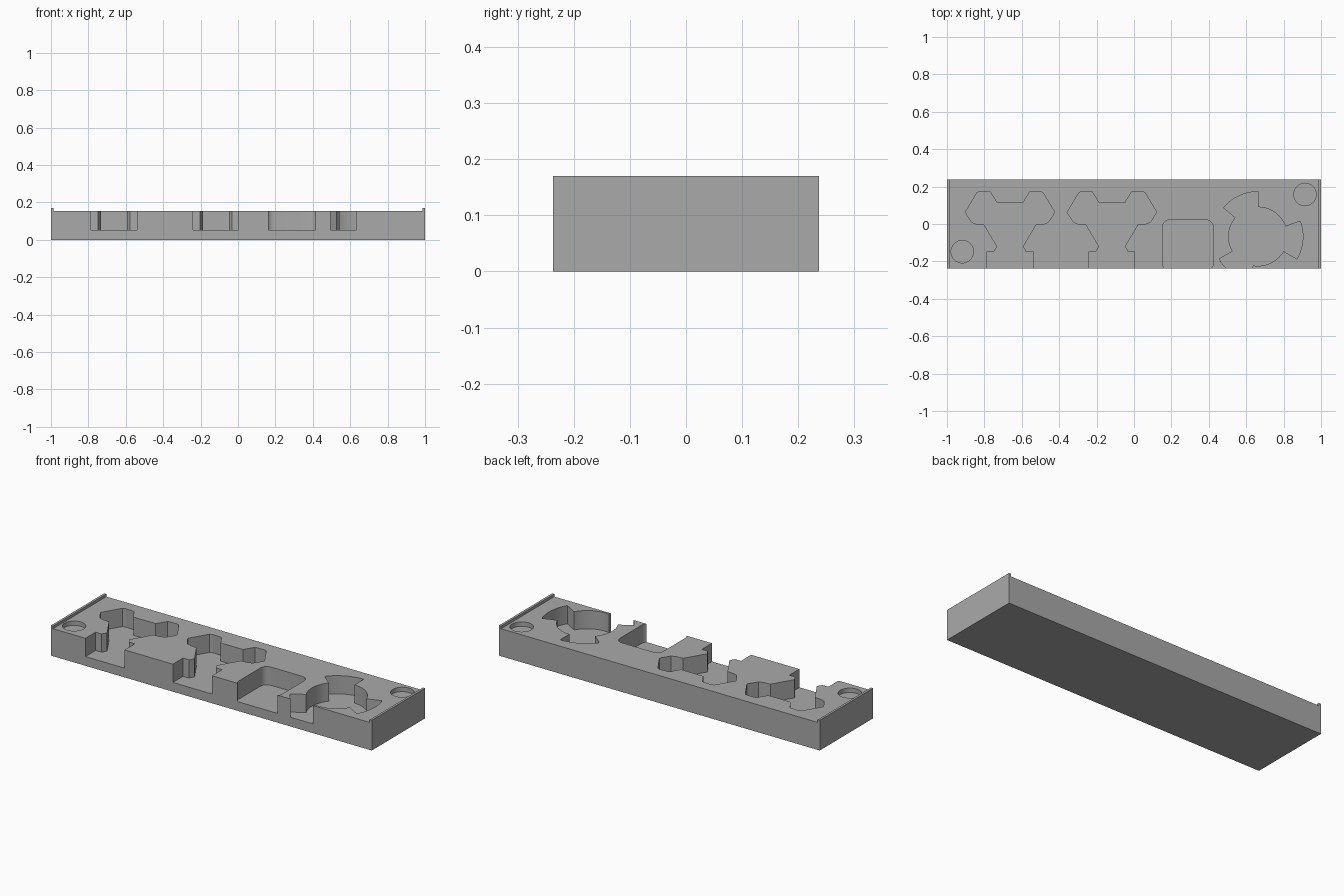
import bpy
import bmesh
from math import cos, sin, radians

TOP, FLOOR, LIP = 0.155, 0.052, 0.17
HALF_Y = 0.237

cube = bpy.data.objects.get("Cube")
if cube:
    bpy.data.objects.remove(cube, do_unlink=True)

grey = bpy.data.materials.new("plain grey")
grey.use_nodes = True
colour = (0.4, 0.4, 0.4, 1)
grey.diffuse_color = colour
grey.node_tree.nodes["Principled BSDF"].inputs["Base Color"].default_value = colour


def prism(name, points, offset):
    """Extrude a closed outline of 3D points by an offset."""
    bm = bmesh.new()
    face = bm.faces.new([bm.verts.new(p) for p in points])
    ext = bmesh.ops.extrude_face_region(bm, geom=[face])
    moved = [g for g in ext["geom"] if isinstance(g, bmesh.types.BMVert)]
    bmesh.ops.translate(bm, verts=moved, vec=offset)
    bmesh.ops.recalc_face_normals(bm, faces=bm.faces)
    mesh = bpy.data.meshes.new(name)
    bm.to_mesh(mesh)
    bm.free()
    mesh.materials.append(grey)
    obj = bpy.data.objects.new(name, mesh)
    bpy.context.collection.objects.link(obj)
    return obj


def arc(cx, cy, r, start, end, steps):
    angles = [radians(start + (end - start) * i / steps) for i in range(steps + 1)]
    return [(cx + r * cos(a), cy + r * sin(a)) for a in angles]


# Tray body: end profile with a thin raised lip at both ends
lip_in = 0.987
half = [(1, 0), (1, LIP), (lip_in, LIP), (lip_in, TOP)]
profile = half + [(-x, z) for x, z in reversed(half)]
tray = prism("tray", [(x, -HALF_Y, z) for x, z in profile], (0, 2 * HALF_Y, 0))


def cut(name, outline, floor):
    """Sink a pocket with the given outline into the tray."""
    cutter = prism(name, [(x, y, floor) for x, y in outline], (0, 0, 0.3))
    cutter.hide_render = True
    mod = tray.modifiers.new(name, "BOOLEAN")
    mod.operation = "DIFFERENCE"
    mod.solver = "EXACT"
    mod.object = cutter
    bpy.context.view_layer.objects.active = tray
    bpy.ops.object.modifier_apply(modifier=name)
    bpy.data.objects.remove(cutter, do_unlink=True)


# Two mirrored pockets with a stem and two hexagonal arms
arm = [(0.122, -0.3), (0.122, -0.147), (0.085, -0.147), (0.069, -0.12),
       (0.138, -0.004), (0.18, 0.0), (0.205, 0.01), (0.239, 0.063),
       (0.176, 0.168), (0.16, 0.174), (0.105, 0.171), (0.07, 0.114)]
for name, cx in (("outer_arm_pocket", -0.663), ("inner_arm_pocket", -0.118)):
    cut(name, [(cx + x, y) for x, y in arm] + [(cx - x, y) for x, y in reversed(arm)], FLOOR)

# Rounded square pocket, open at the front
left, right, back, front, r = 0.152, 0.424, 0.022, -0.25, 0.04
square = []
for x, y, a in ((right - r, back - r, 0), (left + r, back - r, 90),
                (left + r, front + r, 180), (right - r, front + r, 270)):
    square += arc(x, y, r, a, a + 90, 6)
cut("square_pocket", square, FLOOR)

# Round pocket with three flared sectors
flared = []
for k in range(3):
    a = -30 + 120 * k
    flared += arc(0.663, -0.067, 0.24, a, a + 50, 10)
    flared += arc(0.663, -0.067, 0.157, a + 50, a + 120, 14)
cut("round_pocket", flared, FLOOR)

# Shallow round recesses in opposite corners
for name, x, y in (("front_recess", -0.918, -0.148), ("back_recess", 0.914, 0.158)):
    cut(name, arc(x, y, 0.06, 0, 348.75, 31), TOP - 0.025)

# Smooth the curved walls, keep edges sharp
bpy.ops.object.select_all(action="DESELECT")
tray.select_set(True)
bpy.context.view_layer.objects.active = tray
bpy.ops.object.shade_smooth_by_angle(angle=radians(20))
